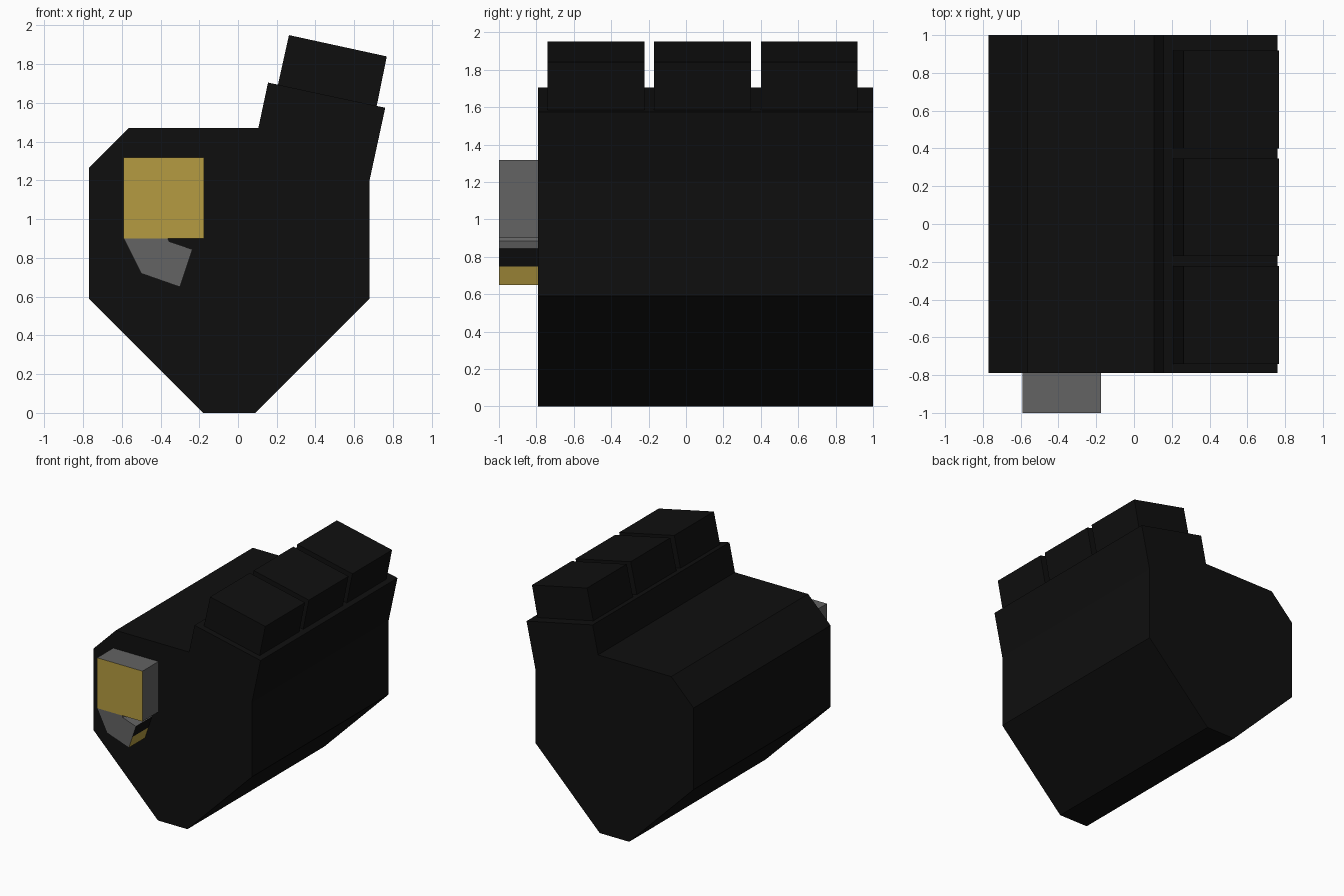
import bpy, bmesh

if "Cube" in bpy.data.objects:
    bpy.data.objects.remove(bpy.data.objects["Cube"])


def material(name, rgb):
    m = bpy.data.materials.new(name)
    m.diffuse_color = (*rgb, 1)
    m.use_nodes = True
    m.node_tree.nodes["Principled BSDF"].inputs["Base Color"].default_value = m.diffuse_color
    return m


BLACK = material("matte black", (0.0048, 0.0048, 0.0048))
GREY = material("mid grey", (0.125, 0.125, 0.125))
GOLD = material("brass gold", (0.46, 0.33, 0.052))


def prism(name, profile, y0, y1, mats, front=0, sides=None):
    """Extrude an x-z profile from y0 to y1; sides maps an edge number to a material index."""
    sides = sides or {}
    mesh = bpy.data.meshes.new(name)
    for m in mats:
        mesh.materials.append(m)
    bm = bmesh.new()
    a = [bm.verts.new((x, y0, z)) for x, z in profile]
    b = [bm.verts.new((x, y1, z)) for x, z in profile]
    bm.faces.new(a).material_index = front
    bm.faces.new(b[::-1])
    n = len(profile)
    for i in range(n):
        j = (i + 1) % n
        f = bm.faces.new((a[i], b[i], b[j], a[j]))
        f.material_index = sides.get(i, 0)
    bmesh.ops.recalc_face_normals(bm, faces=bm.faces)
    bm.to_mesh(mesh)
    bm.free()
    obj = bpy.data.objects.new(name, mesh)
    bpy.context.collection.objects.link(obj)
    return obj


# Main housing with the tilted upper shoulder
prism("housing", [(-0.18, 0), (0.09, 0), (0.68, 0.59), (0.68, 1.205),
                  (0.76, 1.575), (0.155, 1.705), (0.105, 1.47),
                  (-0.565, 1.47), (-0.77, 1.265), (-0.77, 0.59)],
      -0.79, 1.0, [BLACK])

# Three tilted blocks along the shoulder
block = [(0.203, 1.68), (0.713, 1.57), (0.768, 1.84), (0.263, 1.95)]
for k in range(3):
    y = -0.74 + 0.57 * k
    prism(f"top_block_{k + 1}", block, y, y + 0.518, [BLACK])

# Square front unit with a gold face
prism("front_box", [(-0.59, 0.90), (-0.175, 0.90), (-0.175, 1.317), (-0.59, 1.317)],
      -1.0, -0.79, [GREY, GOLD], front=1)

# Small tilted unit below it; its end face is half gold, half black
prism("lower_nozzle", [(-0.59, 0.90), (-0.50, 0.72), (-0.30, 0.65), (-0.267, 0.747),
                       (-0.235, 0.844), (-0.355, 0.885), (-0.362, 0.90)],
      -1.0, -0.79, [GREY, GOLD, BLACK], sides={2: 1, 3: 2})
